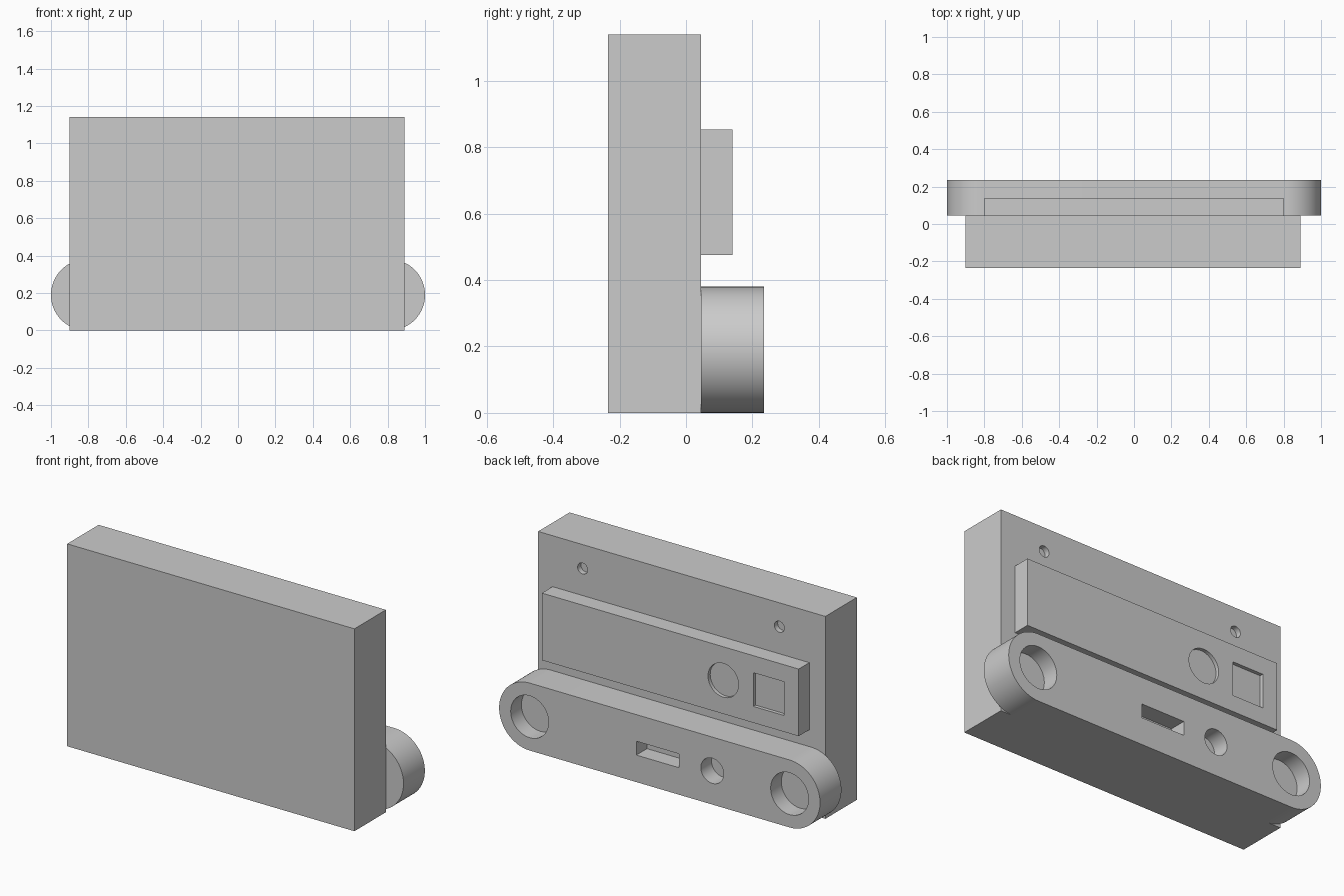
import bpy
import bmesh
from math import sin, cos, pi, radians

default = bpy.data.objects.get("Cube")
if default:
    bpy.data.objects.remove(default, do_unlink=True)

grey = bpy.data.materials.new("plain_grey")
grey.use_nodes = True
grey.diffuse_color = (0.6, 0.6, 0.6, 1)
grey.node_tree.nodes["Principled BSDF"].inputs["Base Color"].default_value = (0.6, 0.6, 0.6, 1)


def rect(x0, x1, z0, z1):
    return [(x0, z0), (x1, z0), (x1, z1), (x0, z1)]


def arc(cx, cz, r, start=0.0, sweep=2 * pi, steps=48):
    return [(cx + r * cos(start + sweep * i / steps), cz + r * sin(start + sweep * i / steps))
            for i in range(steps)]


def prism(name, outline, y0, y1):
    """Extrude an outline in the x-z plane from y0 to y1."""
    bm = bmesh.new()
    face = bm.faces.new([bm.verts.new((x, y0, z)) for x, z in outline])
    out = bmesh.ops.extrude_face_region(bm, geom=[face])
    moved = [v for v in out["geom"] if isinstance(v, bmesh.types.BMVert)]
    bmesh.ops.translate(bm, verts=moved, vec=(0, y1 - y0, 0))
    bmesh.ops.recalc_face_normals(bm, faces=bm.faces)
    mesh = bpy.data.meshes.new(name)
    bm.to_mesh(mesh)
    bm.free()
    mesh.materials.append(grey)
    obj = bpy.data.objects.new(name, mesh)
    bpy.context.collection.objects.link(obj)
    return obj


def activate(obj):
    bpy.ops.object.select_all(action="DESELECT")
    obj.select_set(True)
    bpy.context.view_layer.objects.active = obj


def sink(obj, outline, back, depth):
    """Cut a blind pocket into the back face of a part."""
    cutter = prism("pocket_cutter", outline, back - depth, back + 0.1)
    cutter.hide_render = True
    mod = obj.modifiers.new("pocket", "BOOLEAN")
    mod.operation = "DIFFERENCE"
    mod.solver = "EXACT"
    mod.object = cutter
    activate(obj)
    bpy.ops.object.modifier_apply(modifier=mod.name)
    bpy.data.objects.remove(cutter, do_unlink=True)


BODY_BACK, PANEL_BACK, BAR_BACK = 0.045, 0.14, 0.235
BAR_R = 0.19
BAR_X = 1 - BAR_R

# Main slab with two small screw holes
body = prism("main_slab", rect(-0.9, 0.89, 0, 1.14), -0.235, BODY_BACK)
for side in (-1, 1):
    sink(body, arc(side * 0.613, 1.005, 0.031), BODY_BACK, 0.03)

# Raised panel with shallow round and square recesses
panel = prism("back_panel", rect(-0.8, 0.8, 0.475, 0.853), BODY_BACK, PANEL_BACK)
sink(panel, arc(-0.33, 0.664, 0.095), PANEL_BACK, 0.02)
sink(panel, rect(-0.708, -0.518, 0.567, 0.757), PANEL_BACK, 0.02)

# Round-ended bar with end sockets, slot and small socket
stadium = (arc(BAR_X, BAR_R, BAR_R, -pi / 2, pi) + [(BAR_X, 2 * BAR_R)]
           + arc(-BAR_X, BAR_R, BAR_R, pi / 2, pi) + [(-BAR_X, 0)])
bar = prism("rounded_bar", stadium, BODY_BACK, BAR_BACK)
for side in (-1, 1):
    sink(bar, arc(side * BAR_X, BAR_R, 0.118), BAR_BACK, 0.095)
sink(bar, arc(-0.328, BAR_R, 0.071), BAR_BACK, 0.095)
sink(bar, rect(-0.122, 0.145, 0.152, 0.23), BAR_BACK, 0.095)

for part in (body, panel, bar):
    activate(part)
    bpy.ops.object.shade_smooth_by_angle(angle=radians(30))
